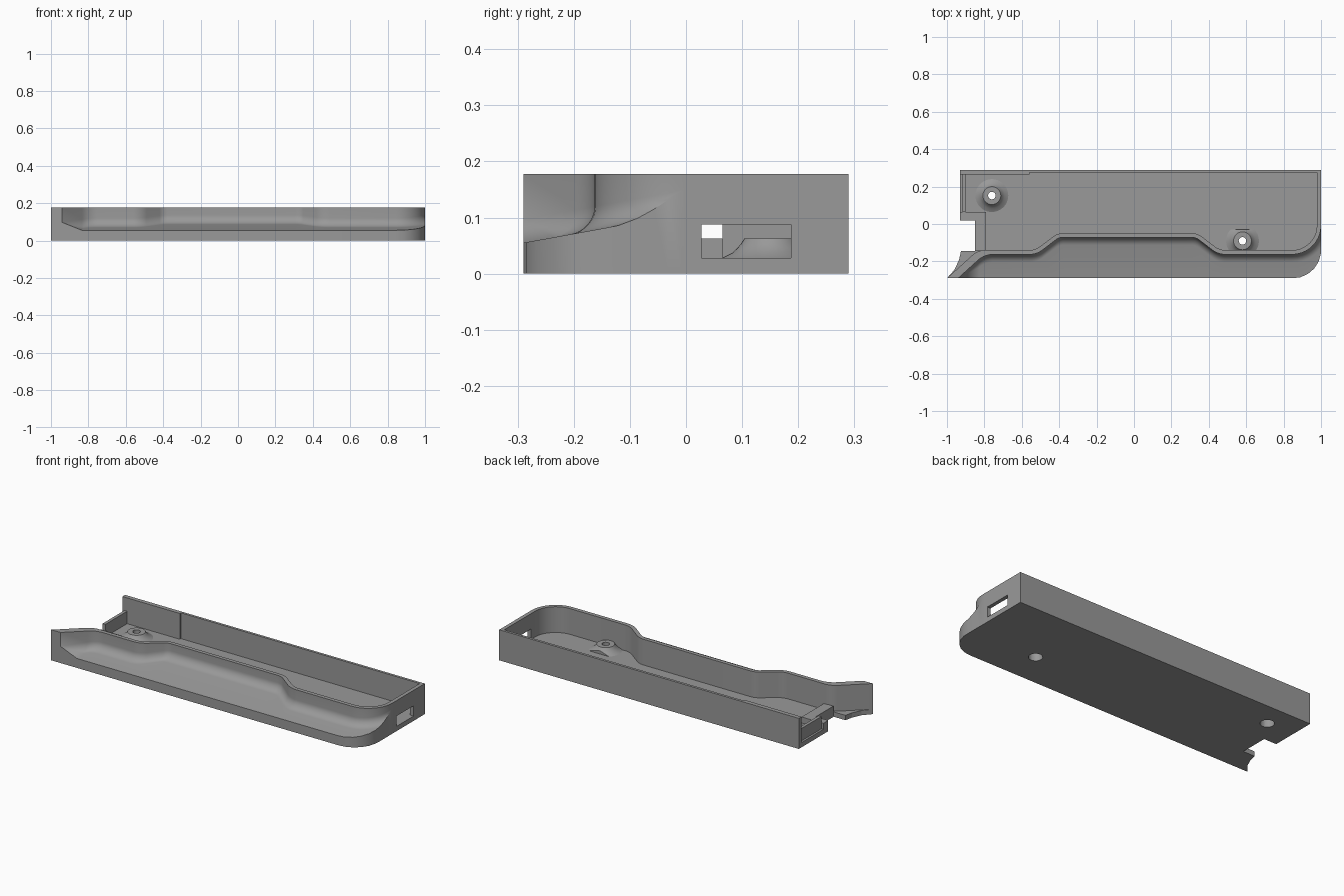
import bpy, bmesh, math
from mathutils import Vector

if "Cube" in bpy.data.objects:
    bpy.data.objects.remove(bpy.data.objects["Cube"])

H, FLOOR = 0.178, 0.028
grey = bpy.data.materials.new("plain_grey")
grey.diffuse_color = (0.32, 0.32, 0.32, 1)
grey.use_nodes = True
grey.node_tree.nodes["Principled BSDF"].inputs["Base Color"].default_value = grey.diffuse_color


def finish(name, bm, smooth=False):
    bmesh.ops.remove_doubles(bm, verts=bm.verts, dist=1e-5)
    bmesh.ops.recalc_face_normals(bm, faces=bm.faces)
    me = bpy.data.meshes.new(name)
    bm.to_mesh(me)
    bm.free()
    me.materials.append(grey)
    ob = bpy.data.objects.new(name, me)
    bpy.context.collection.objects.link(ob)
    if smooth:
        bpy.ops.object.select_all(action='DESELECT')
        ob.select_set(True)
        bpy.context.view_layer.objects.active = ob
        bpy.ops.object.shade_smooth_by_angle(angle=math.radians(35))
    return ob


def prism(name, pts, z0, z1):
    bm = bmesh.new()
    f = bm.faces.new([bm.verts.new((x, y, z0)) for x, y in pts])
    r = bmesh.ops.extrude_face_region(bm, geom=[f])
    for v in r["geom"]:
        if isinstance(v, bmesh.types.BMVert):
            v.co.z = z1
    return finish(name, bm)


def box(name, x0, x1, y0, y1, z0, z1):
    return prism(name, [(x0, y0), (x1, y0), (x1, y1), (x0, y1)], z0, z1)


def cut(ob, cutter):
    m = ob.modifiers.new("cut", 'BOOLEAN')
    m.operation, m.solver, m.object = 'DIFFERENCE', 'EXACT', cutter
    cutter.hide_render = True
    cutter.hide_viewport = True


def rounded(corners, radii, n=10):
    """Polyline with each inner corner replaced by an arc."""
    out = [Vector(corners[0])]
    for i, r in enumerate(radii, 1):
        a, p, b = (Vector(corners[j]) for j in (i - 1, i, i + 1))
        u, v = (a - p).normalized(), (b - p).normalized()
        half = u.angle(v) / 2
        c = p + (u + v).normalized() * (r / math.sin(half))
        s, e = p + u * (r / math.tan(half)) - c, p + v * (r / math.tan(half)) - c
        sweep = s.angle_signed(e)
        for k in range(n + 1):
            t = -sweep * k / n
            out.append(c + Vector((s.x * math.cos(t) - s.y * math.sin(t),
                                   s.x * math.sin(t) + s.y * math.cos(t))))
    out.append(Vector(corners[-1]))
    return out


# wavy front wall: outer and inner faces
outer = rounded([(-0.94, -0.29), (-0.80, -0.163), (-0.52, -0.163), (-0.40, -0.071),
                 (0.33, -0.071), (0.45, -0.163), (1.0, -0.163), (1.0, 0.0)],
                [0.12, 0.12, 0.07, 0.07, 0.12, 0.155])
inner = rounded([(-1.0, -0.29), (-0.835, -0.14), (-0.528, -0.14), (-0.408, -0.049),
                 (0.338, -0.049), (0.458, -0.14), (0.978, -0.14), (0.978, 0.0)],
                [0.10, 0.10, 0.09, 0.09, 0.10, 0.133])


def ledge_edge(w):
    """Point on the rounded outside outline that faces a wall point."""
    c = Vector((0.845, -0.008))
    if w.x < c.x:
        return Vector((w.x, -0.29))
    d = (w - c).normalized()
    lo, hi = 0.0, 0.5
    for _ in range(40):
        s = (lo + hi) / 2
        p = c + d * s
        q = Vector((max(p.x - 0.85, 0), max(-0.14 - p.y, 0)))
        lo, hi = (s, hi) if q.length < 0.15 else (lo, s)
    return c + d * lo


# front wall and sloping ledge, swept as one solid
bm = bmesh.new()
R, rows = 0.042, []
for w, i in zip(outer, inner):
    o = ledge_edge(w)
    gap = (o - w).length
    d = (o - w).normalized() if gap > 1e-6 else Vector((0, 0))
    sec = [(*i, 0), (*i, H), (*w, H)]
    for k in range(9):
        a = k / 8 * math.pi / 2
        s = min(R * (1 - math.cos(a)), gap)
        p = w + d * s
        rise = R - math.sqrt(max(0, R * R - (R - s) ** 2))
        sec.append((*p, 0.055 + 0.18 * (p.y + 0.29) + rise))
    sec.append((*o, 0.055 + 0.18 * (o.y + 0.29) + (sec[-1][2] - 0.055 - 0.18 * (sec[-1][1] + 0.29))))
    sec.append((*o, 0))
    rows.append([bm.verts.new(c) for c in sec])
for a, b in zip(rows, rows[1:]):
    for k in range(len(a)):
        j = (k + 1) % len(a)
        bm.faces.new((a[k], a[j], b[j], b[k]))
bm.faces.new(rows[0])
bm.faces.new(rows[-1])
finish("front_wall_and_ledge", bm, True)

# floor with the notch and the curved tip at the left end
outline = [tuple(p) for p in inner]
outline += [(1, 0), (1, 0.29), (-0.93, 0.29), (-0.93, 0.02), (-0.85, 0.02),
            (-0.85, -0.145), (-0.925, -0.145), (-0.935, -0.19), (-0.96, -0.245)]
floor = prism("floor", outline, 0, FLOOR)

# back wall, thicker at the left end
prism("back_wall", [(-0.93, 0.29), (-0.93, 0.265), (-0.56, 0.265), (-0.56, 0.275),
                    (1, 0.275), (1, 0.29)], FLOOR, H)

# right wall with its slot
right = box("right_wall", 0.978, 1, 0, 0.275, FLOOR, H)
cut(right, box("slot_cutter", 0.9, 1.1, 0.028, 0.187, 0.01, 0.088))

# left end panel and the low rim around the notch
box("left_panel", -0.918, -0.90, 0.065, 0.265, FLOOR, 0.10)
prism("notch_rim", [(-0.93, 0.02), (-0.85, 0.02), (-0.85, -0.142), (-0.79, -0.142),
                    (-0.79, 0.065), (-0.93, 0.065)], FLOOR, 0.063)

# screw bosses: turned profile, with counterbored holes below
profile = [(0.02, 0.063), (0.048, 0.063), (0.055, 0.052), (0.068, 0.038), (0.088, 0.028),
           (0.088, 0.02), (0.037, 0.02), (0.037, 0.042), (0.02, 0.042)]
N = 32
for name, cx, cy, trim in (("left_boss", -0.76, 0.152, None), ("right_boss", 0.58, -0.09, -0.03)):
    bm = bmesh.new()
    rings = [[bm.verts.new((cx + r * math.cos(2 * math.pi * k / N),
                            cy + r * math.sin(2 * math.pi * k / N), z)) for r, z in profile]
             for k in range(N)]
    for k in range(N):
        a, b = rings[k], rings[(k + 1) % N]
        for m in range(len(profile)):
            j = (m + 1) % len(profile)
            bm.faces.new((a[m], a[j], b[j], b[m]))
    if trim is not None:
        bmesh.ops.bisect_plane(bm, geom=bm.verts[:] + bm.edges[:] + bm.faces[:],
                               plane_co=(0, trim, 0), plane_no=(0, 1, 0), clear_outer=True)
        bmesh.ops.holes_fill(bm, edges=[e for e in bm.edges if e.is_boundary], sides=0)
    finish(name, bm, True)
    circle = [(cx + 0.037 * math.cos(2 * math.pi * k / N),
               cy + 0.037 * math.sin(2 * math.pi * k / N)) for k in range(N)]
    cut(floor, prism(name + "_hole_cutter", circle, -0.05, 0.05))
